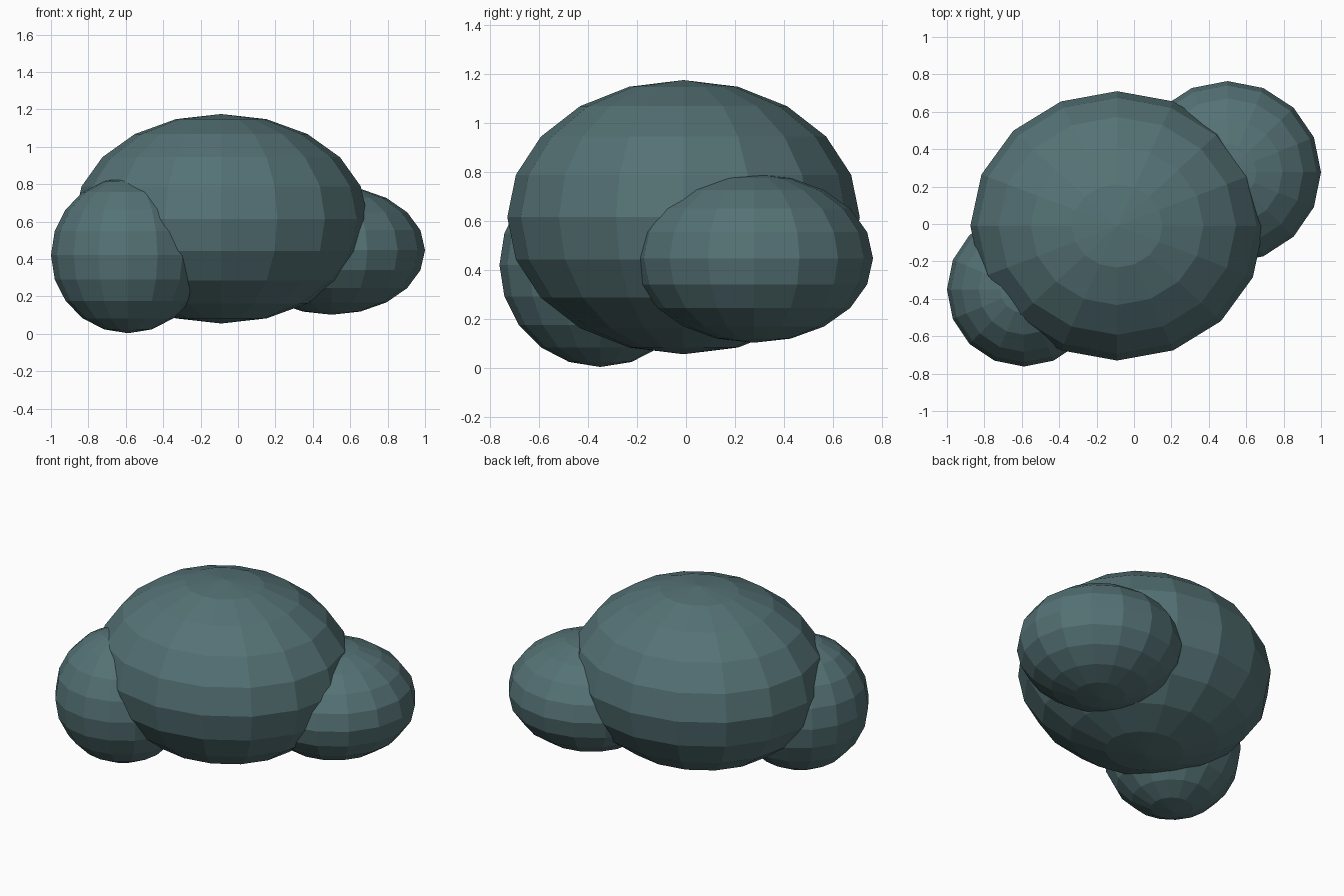
import bpy

# Remove the default cube
cube = bpy.data.objects.get("Cube")
if cube:
    bpy.data.objects.remove(cube, do_unlink=True)

# Single slate teal colour
COLOUR = (0.09, 0.168, 0.178, 1.0)
slate = bpy.data.materials.new("slate_teal")
slate.use_nodes = True
slate.diffuse_color = COLOUR
bsdf = next(n for n in slate.node_tree.nodes if n.type == "BSDF_PRINCIPLED")
bsdf.inputs["Base Color"].default_value = COLOUR


def add_lobe(name, centre, radii):
    """Flat-shaded ellipsoid with low-poly facets."""
    bpy.ops.mesh.primitive_uv_sphere_add(segments=16, ring_count=10, radius=1, location=centre)
    lobe = bpy.context.object
    lobe.name = name
    lobe.scale = radii
    bpy.ops.object.transform_apply(location=False, rotation=False, scale=True)
    bpy.ops.object.shade_flat()
    lobe.data.materials.append(slate)
    return lobe


# Large central lobe with a smaller one on each side
add_lobe("main_lobe", (-0.09, -0.01, 0.615), (0.785, 0.72, 0.56))
add_lobe("front_right_lobe", (-0.588, -0.35, 0.42), (0.412, 0.412, 0.417))
add_lobe("back_left_lobe", (0.5, 0.277, 0.447), (0.5, 0.487, 0.345))
